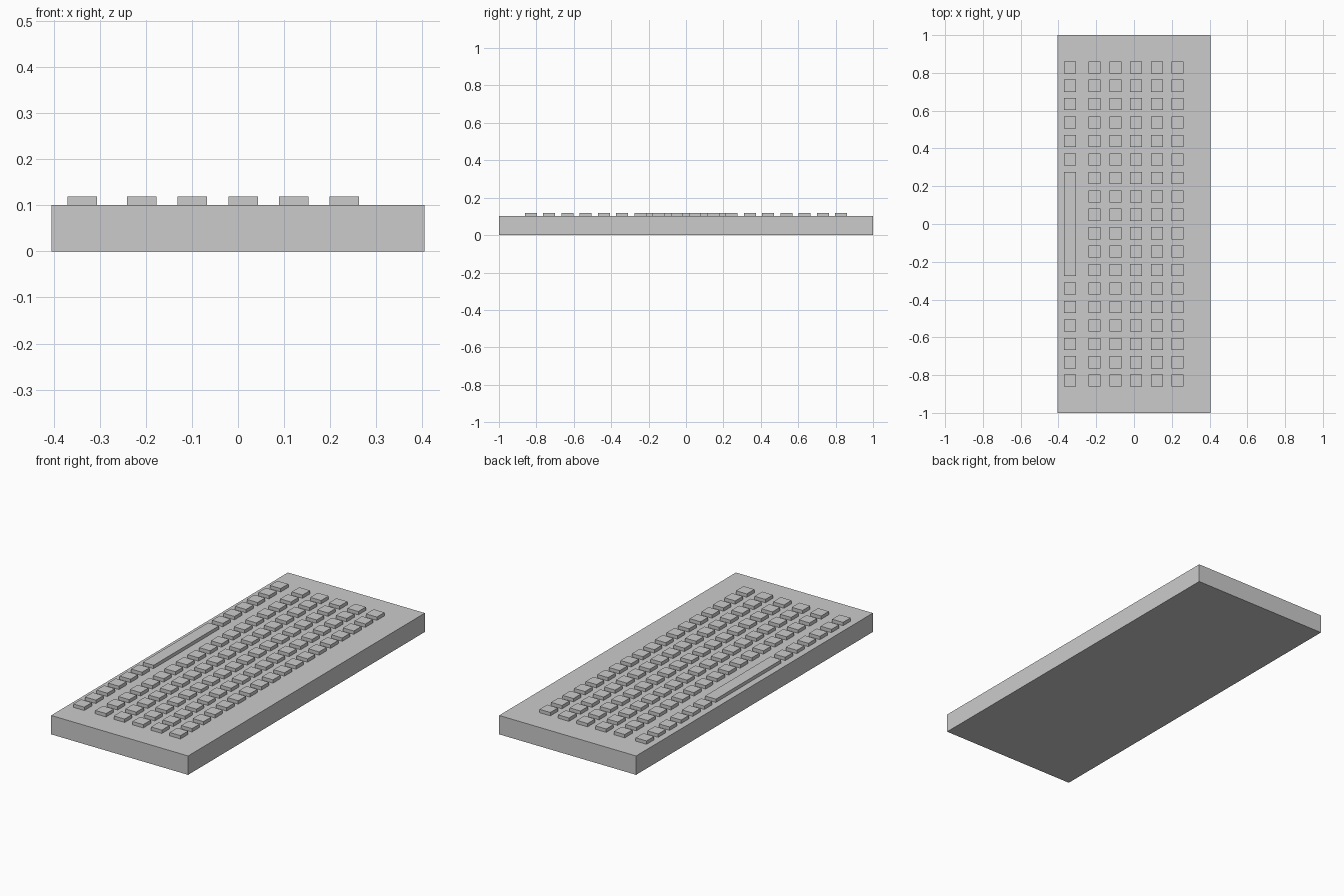
import bpy, bmesh
from mathutils import Matrix

if "Cube" in bpy.data.objects:
    bpy.data.objects.remove(bpy.data.objects["Cube"])

BASE_TOP, KEY_TOP = 0.101, 0.119
KEY = 0.064
PITCH_Y = 0.0976


def add_box(bm, cx, cy, sx, sy, z0, z1):
    m = Matrix.Translation((cx, cy, (z0 + z1) / 2)) @ Matrix.Diagonal((sx, sy, z1 - z0, 1))
    bmesh.ops.create_cube(bm, size=1, matrix=m)


def make_object(name, boxes):
    bm = bmesh.new()
    for b in boxes:
        add_box(bm, *b)
    mesh = bpy.data.meshes.new(name)
    bm.to_mesh(mesh)
    bm.free()
    obj = bpy.data.objects.new(name, mesh)
    bpy.context.collection.objects.link(obj)


# keyboard body
make_object("keyboard_body", [(0, 0, 0.81, 2.0, 0, BASE_TOP)])

# key positions along the long side
rows = [(i - 8.5) * PITCH_Y for i in range(18)]

# five full rows of keys
for n in range(5):
    x = -0.209 + n * 0.11
    make_object(f"key_row_{n + 1}", [(x, y, KEY, KEY, BASE_TOP, KEY_TOP) for y in rows])

# bottom row with a gap for the space bar
make_object("bottom_key_row",
            [(-0.338, y, KEY, KEY, BASE_TOP, KEY_TOP) for y in rows if abs(y) > 0.3])

# space bar
make_object("space_bar", [(-0.338, 0, KEY, 5 * PITCH_Y + KEY, BASE_TOP, KEY_TOP)])
